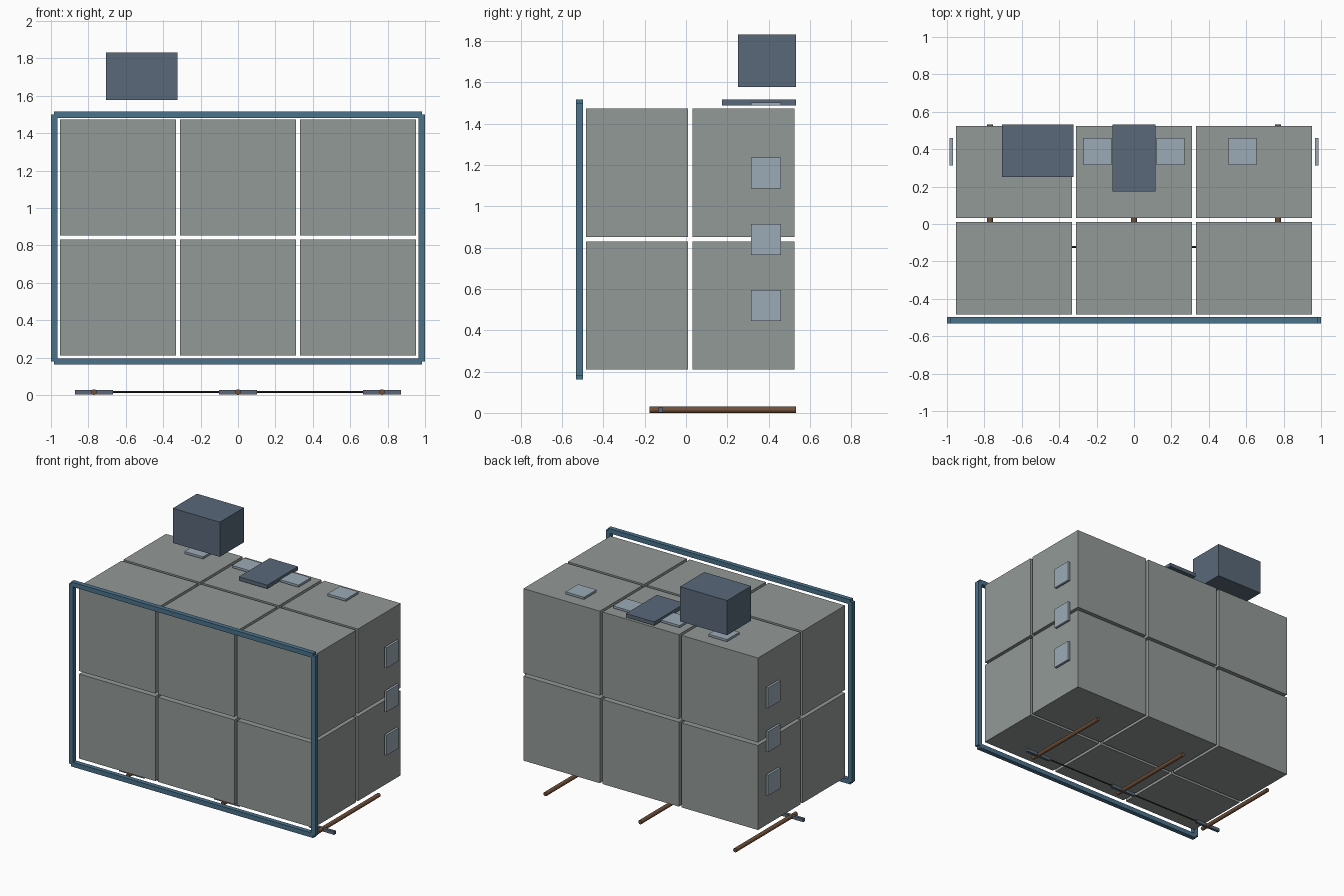
import bpy, math

if "Cube" in bpy.data.objects:
    bpy.data.objects.remove(bpy.data.objects["Cube"])


def material(name, rgb):
    m = bpy.data.materials.new(name)
    m.diffuse_color = (*rgb, 1)
    m.use_nodes = True
    m.node_tree.nodes["Principled BSDF"].inputs["Base Color"].default_value = m.diffuse_color
    return m


BLUE = material("frame_blue", (0.07, 0.17, 0.26))
SLATE = material("slate", (0.10, 0.14, 0.19))
PALE = material("pale_blue", (0.33, 0.41, 0.47))
BROWN = material("brown", (0.16, 0.08, 0.04))
BLACK = material("dark", (0.03, 0.03, 0.035))
GREY = material("block_grey", (0.29, 0.32, 0.31))


def box(name, center, size, mat):
    bpy.ops.mesh.primitive_cube_add(size=1, location=center)
    o = bpy.context.object
    o.name = name
    o.scale = size
    bpy.ops.object.transform_apply(location=False, rotation=False, scale=True)
    o.data.materials.append(mat)
    return o


def rod(name, center, length, radius, rotation, mat, sides=12):
    bpy.ops.mesh.primitive_cylinder_add(vertices=sides, radius=radius, depth=length,
                                        location=center, rotation=rotation)
    o = bpy.context.object
    o.name = name
    o.data.materials.append(mat)
    return o


# storage blocks: 3 wide, 2 deep, 2 high
for x in (-0.642, 0, 0.642):
    for y in (-0.237, 0.278):
        for z in (0.52, 1.162):
            box("block", (x, y, z), (0.62, 0.494, 0.62), GREY)

# front frame
for s in (-1, 1):
    box("frame_post", (0.983 * s, -0.515, 0.839), (0.034, 0.034, 1.32), BLUE)
    box("frame_rail", (0, -0.515, 0.839 + 0.66 * s), (1.966, 0.034, 0.034), BLUE)

# side vent pads
for s in (-1, 1):
    for z in (0.52, 0.839, 1.161):
        box("side_pad", (0.978 * s, 0.386, z), (0.018, 0.145, 0.15), PALE)

# top vent pads
for x in (-0.58, -0.195, 0.195, 0.58):
    box("top_pad", (x, 0.388, 1.495), (0.15, 0.145, 0.016), PALE)

# roof unit and roof plate
box("roof_unit", (-0.515, 0.392, 1.703), (0.382, 0.28, 0.254), SLATE)
box("roof_plate", (0, 0.353, 1.502), (0.23, 0.358, 0.027), SLATE)

# underside pipes with cross handles and a linking rod
for x in (-0.77, 0, 0.77):
    rod("pipe", (x, 0.178, 0.015), 0.708, 0.015, (math.pi / 2, 0, 0), BROWN)
    box("pipe_handle", (x, -0.122, 0.015), (0.205, 0.02, 0.024), SLATE)
rod("linking_rod", (0, -0.122, 0.016), 1.54, 0.005, (0, math.pi / 2, 0), BLACK, 8)
